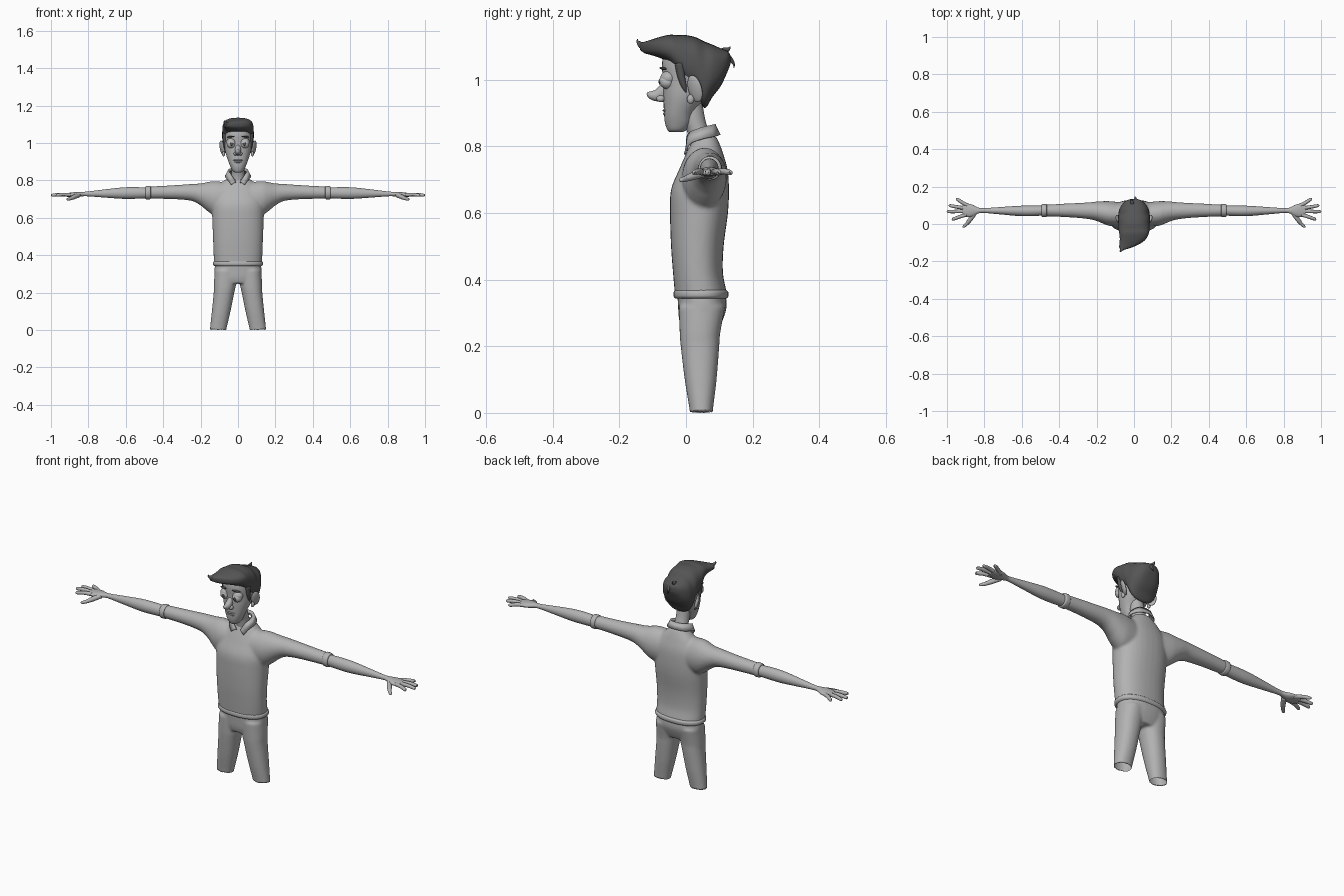
import bpy, bmesh, math
from mathutils import Vector, Matrix, Euler


def material(name, v):
    m = bpy.data.materials.new(name)
    m.diffuse_color = (v, v, v, 1)
    return m


GREY = material("mid grey", 0.45)
DARK = material("dark grey", 0.09)
PALE = material("pale grey", 0.55)


def spline(keys, k=5):
    """Catmull-Rom interpolation through tuples of any length."""
    out = []
    for i in range(len(keys) - 1):
        p0, p1, p2 = keys[max(i - 1, 0)], keys[i], keys[i + 1]
        p3 = keys[min(i + 2, len(keys) - 1)]
        for j in range(k):
            t = j / k
            out.append(tuple(0.5 * (2 * b + (c - a) * t + (2 * a - 5 * b + 4 * c - d) * t * t
                                    + (3 * b - a - 3 * c + d) * t ** 3)
                             for a, b, c, d in zip(p0, p1, p2, p3)))
    return out + [tuple(keys[-1])]


def skin_rows(bm, rows, closed=True):
    vs = [[bm.verts.new(p) for p in r] for r in rows]
    n = len(vs[0])
    for r, s in zip(vs, vs[1:]):
        for i in range(n if closed else n - 1):
            j = (i + 1) % n
            bm.faces.new((r[i], r[j], s[j], s[i]))
    if closed:
        bm.faces.new(vs[0])
        bm.faces.new(vs[-1])


def loft(bm, axis, keys, p=2.0, n=32, sx=1):
    """Superellipse sections (t, a, b, ra, rb) along an axis."""
    rows = []
    for t, a, b, ra, rb in spline(keys):
        row = []
        for i in range(n):
            c, s = math.cos(2 * math.pi * i / n), math.sin(2 * math.pi * i / n)
            u = a + max(ra, .001) * math.copysign(abs(c) ** (2 / p), c)
            v = b + max(rb, .001) * math.copysign(abs(s) ** (2 / p), s)
            x, y, z = {"x": (t, u, v), "y": (u, t, v), "z": (u, v, t)}[axis]
            row.append((x * sx, y, z))
        rows.append(row)
    skin_rows(bm, rows)


def tube(bm, keys, n=10):
    """Round tube through (x, y, z, radius) keys."""
    pts = spline(keys, 4)
    rows = []
    for i, q in enumerate(pts):
        d = Vector(pts[min(i + 1, len(pts) - 1)][:3]) - Vector(pts[max(i - 1, 0)][:3])
        rot = d.to_track_quat('Z', 'Y')
        rows.append([Vector(q[:3]) + rot @ Vector((q[3] * math.cos(2 * math.pi * j / n),
                                                   q[3] * math.sin(2 * math.pi * j / n), 0))
                     for j in range(n)])
    skin_rows(bm, rows)


def finish(name, bm, mat, mirror=False):
    bmesh.ops.recalc_face_normals(bm, faces=bm.faces)
    for f in bm.faces:
        f.smooth = True
    me = bpy.data.meshes.new(name)
    bm.to_mesh(me)
    bm.free()
    me.materials.append(mat)
    ob = bpy.data.objects.new(name, me)
    bpy.context.collection.objects.link(ob)
    if mirror:
        ob.modifiers.new("mirror", 'MIRROR').use_axis[0] = True
    return ob


def part(name, axis, keys, mat, p=2.0, mirror=False):
    bm = bmesh.new()
    loft(bm, axis, keys, p)
    return finish(name, bm, mat, mirror)


def blob(name, loc, size, mat, rot=(0, 0, 0), mirror=False):
    bm = bmesh.new()
    m = Matrix.Translation(loc) @ Euler(rot).to_matrix().to_4x4() @ Matrix.Diagonal((*size, 1))
    bmesh.ops.create_uvsphere(bm, u_segments=24, v_segments=16, radius=1, matrix=m)
    return finish(name, bm, mat, mirror)


def fuse(ob, cuts, smooth=8):
    """Merge overlapping volumes into one skin, then trim it open at (z, direction)."""
    r = ob.modifiers.new("remesh", 'REMESH')
    r.mode, r.voxel_size = 'VOXEL', 0.006
    s = ob.modifiers.new("smooth", 'SMOOTH')
    s.factor, s.iterations = 0.5, smooth
    me = bpy.data.meshes.new_from_object(ob.evaluated_get(bpy.context.evaluated_depsgraph_get()))
    ob.modifiers.clear()
    bm = bmesh.new()
    bm.from_mesh(me)
    for z, d in cuts:
        bmesh.ops.bisect_plane(bm, geom=bm.verts[:] + bm.edges[:] + bm.faces[:],
                               plane_co=(0, 0, z), plane_no=(0, 0, d), clear_outer=True)
    for f in bm.faces:
        f.smooth = True
    bm.to_mesh(ob.data)
    bm.free()


# Sweater: torso and both sleeves in one skin
bm = bmesh.new()
loft(bm, "z", [(.32, 0, .045, .127, .077), (.36, 0, .044, .129, .078), (.42, 0, .036, .131, .075),
               (.50, 0, .034, .134, .079), (.60, 0, .039, .138, .087), (.67, 0, .042, .138, .087),
               (.73, 0, .052, .125, .073), (.78, 0, .056, .092, .055), (.81, 0, .058, .062, .042),
               (.83, 0, .058, .045, .032)], 2.3)
for s in (1, -1):
    loft(bm, "x", [(.06, .05, .70, .065, .09), (.13, .056, .706, .066, .09), (.166, .062, .714, .060, .076),
                   (.20, .068, .725, .052, .059), (.25, .071, .736, .044, .045), (.35, .073, .737, .037, .037),
                   (.48, .072, .735, .031, .032)], sx=s)
sweater = finish("sweater", bm, GREY)
fuse(sweater, [(.345, -1)])
part("sweater_hem", "z", [(.343, 0, .045, .127, .077), (.350, 0, .045, .134, .082),
                          (.362, 0, .045, .134, .082), (.369, 0, .044, .128, .077)], GREY, 2.3)
part("sleeve_cuff", "x", [(.466, .072, .735, .029, .030), (.470, .072, .735, .034, .036),
                          (.492, .072, .734, .034, .035), (.496, .072, .734, .024, .026)], GREY, mirror=True)

# Trousers: hips and two legs, open at the bottom
bm = bmesh.new()
loft(bm, "z", [(.375, 0, .045, .120, .072), (.32, 0, .049, .126, .073), (.28, 0, .045, .122, .066),
               (.25, 0, .042, .105, .055)], 2.3)
for s in (1, -1):
    loft(bm, "z", [(.32, .064, .048, .061, .070), (.24, .070, .042, .059, .061), (.20, .075, .042, .055, .058),
                   (.10, .090, .044, .050, .048), (.0, .107, .046, .044, .034), (-.05, .115, .047, .042, .030)],
         2.2, sx=s)
trousers = finish("trousers", bm, GREY)
fuse(trousers, [(0, -1), (.352, 1)])
for v in trousers.data.vertices:
    if v.co.z < 1e-4:
        v.co.z = max(0, .14 * (abs(v.co.x) - .064))

# Forearms and hands
bm = bmesh.new()
loft(bm, "x", [(.48, .072, .733, .026, .028), (.55, .070, .733, .028, .031), (.62, .070, .732, .027, .030),
               (.72, .071, .730, .019, .021), (.80, .072, .728, .013, .013), (.83, .072, .727, .015, .012),
               (.865, .072, .724, .032, .014), (.895, .073, .723, .036, .012), (.918, .073, .722, .028, .009)])
for root, tip in [((.88, .094), (.95, .132)), ((.90, .084), (.988, .098)),
                  ((.905, .068), (.998, .066)), ((.895, .050), (.972, .026))]:
    mid = [(a + b) / 2 for a, b in zip(root, tip)]
    tube(bm, [(*root, .722, .010), (*mid, .725, .0095), (tip[0] - .005, tip[1], .721, .008),
              (*tip, .720, .003)])
tube(bm, [(.85, .060, .722, .012), (.875, .025, .712, .012), (.895, .0, .703, .009),
          (.910, -.014, .699, .007), (.914, -.019, .698, .002)])
finish("forearm_and_hand", bm, GREY, True)

# Neck and head
part("neck", "z", [(.765, 0, .030, .020, .022), (.80, 0, .042, .034, .030), (.84, 0, .037, .034, .032),
                   (.88, 0, .024, .034, .034), (.93, 0, .015, .034, .034)], GREY)
part("head", "z", [(.843, 0, -.030, .016, .020), (.850, 0, -.027, .028, .029), (.87, 0, -.023, .039, .040),
                   (.90, 0, -.020, .051, .046), (.95, 0, -.004, .067, .064), (1.0, 0, .008, .073, .077),
                   (1.05, 0, .012, .075, .084), (1.09, 0, .014, .062, .072), (1.11, 0, .014, .030, .036)],
     GREY, 2.2)
part("nose", "y", [(-.05, 0, .966, .016, .035), (-.075, 0, .960, .016, .026), (-.092, 0, .953, .015, .017),
                   (-.106, 0, .953, .012, .012), (-.115, 0, .956, .007, .007), (-.118, 0, .957, .001, .001)], GREY)
blob("nostril_wing", (.014, -.076, .943), (.009, .013, .010), GREY, mirror=True)
blob("upper_lip", (0, -.062, .908), (.026, .008, .005), GREY)
blob("lower_lip", (0, -.061, .898), (.022, .008, .005), GREY)
blob("ear", (.084, .027, .973), (.009, .023, .042), GREY, (.15, .25, -.5), True)
blob("ear_lobe", (.077, .014, .942), (.008, .011, .014), GREY, mirror=True)

# Eyes and brows
blob("eye", (.036, -.056, .996), (.024, .024, .024), PALE, mirror=True)
blob("eyelid", (.036, -.052, 1.005), (.026, .025, .022), GREY, mirror=True)
blob("iris", (.034, -.079, .994), (.009, .003, .009), DARK, mirror=True)
blob("eyebrow", (.038, -.069, 1.034), (.022, .008, .004), DARK, (0, .1, .35), True)

# Hair: swept mass, front curl, sideburns and cowlick
part("hair", "y", [(-.138, -.062, 1.100, .010, .010), (-.125, -.045, 1.097, .034, .017),
                   (-.105, -.022, 1.097, .056, .023), (-.08, -.006, 1.097, .070, .031),
                   (-.05, 0, 1.093, .079, .042), (-.025, 0, 1.077, .083, .057), (0, 0, 1.058, .084, .076),
                   (.03, 0, 1.045, .085, .082), (.055, 0, 1.015, .083, .100), (.08, 0, 1.027, .078, .078),
                   (.105, 0, 1.038, .063, .056), (.125, 0, 1.055, .042, .030), (.133, 0, 1.06, .018, .014)],
     DARK, 2.5)
bm = bmesh.new()
tube(bm, [(-.045, -.10, 1.095, .020), (-.062, -.13, 1.102, .012), (-.072, -.144, 1.113, .005),
          (-.073, -.146, 1.122, .001)])
tube(bm, [(.01, .12, 1.07, .012), (.008, .136, 1.058, .007), (.006, .144, 1.045, .003), (.006, .143, 1.035, .001)])
tube(bm, [(-.01, .11, 1.085, .012), (-.012, .127, 1.092, .006), (-.012, .133, 1.10, .001)])
finish("hair_curls", bm, DARK)
bm = bmesh.new()
tube(bm, [(.068, -.018, 1.05, .016), (.069, -.014, 1.01, .012), (.069, -.006, .98, .008), (.069, .0, .962, .001)])
finish("sideburn", bm, DARK, True)

# Shirt collar: a folded strip around the neck with two front points
stand = [(.012, .006, .785), (.034, .010, .822), (.044, .038, .842), (.032, .070, .852), (0, .082, .850)]
fold = [(.014, .002, .792), (.040, .006, .834), (.053, .040, .852), (.037, .078, .862), (0, .088, .864)]
edge = [(.036, -.004, .776), (.058, .010, .806), (.068, .048, .822), (.045, .088, .830), (0, .101, .834)]
bm = bmesh.new()
skin_rows(bm, [spline(stand), spline(fold), spline(edge)], closed=False)
collar = finish("shirt_collar", bm, GREY, True)
thick = collar.modifiers.new("thickness", 'SOLIDIFY')
thick.thickness, thick.offset = 0.006, 0
